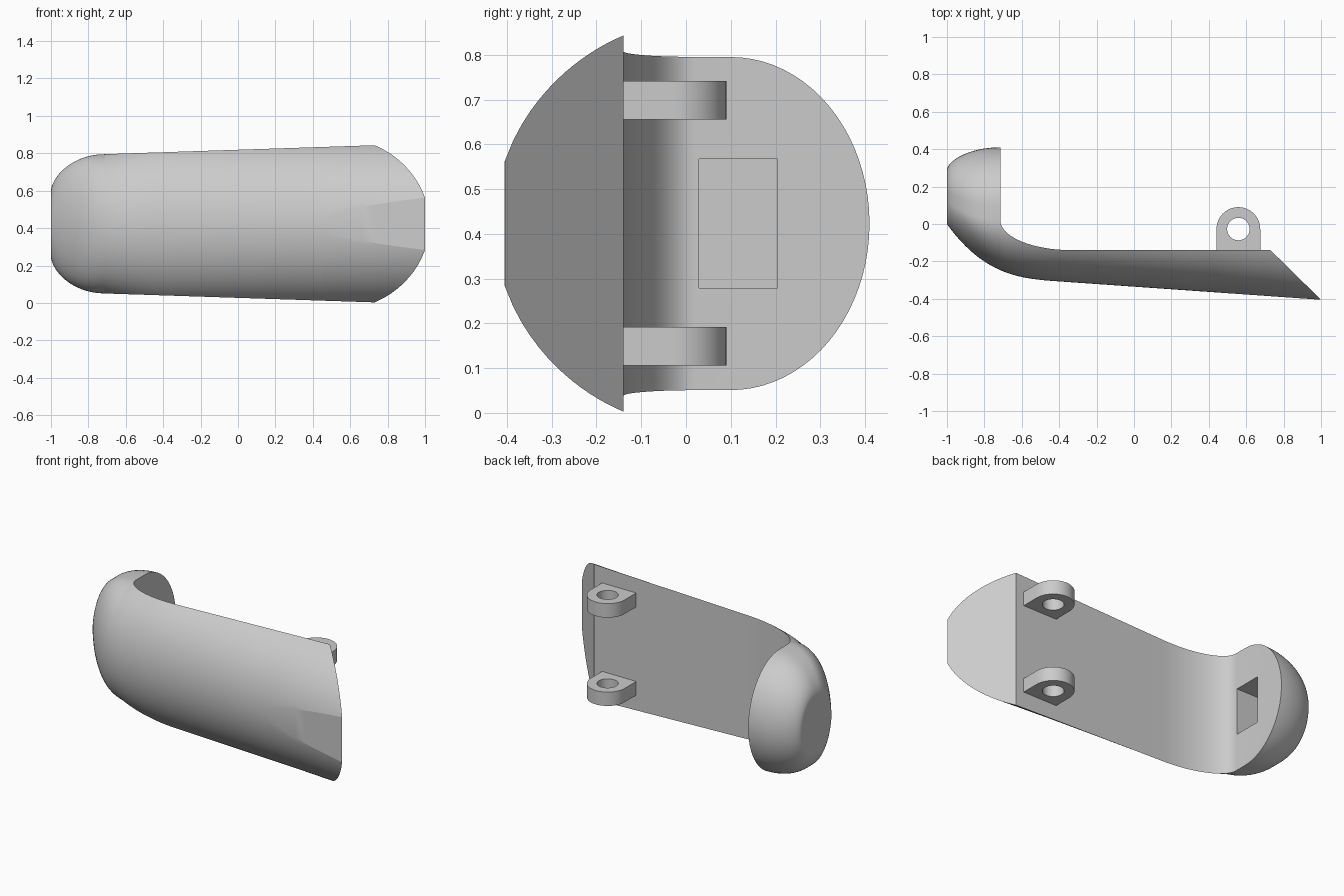
import bpy, bmesh
from math import sin, cos, asin, pi, sqrt, radians

if "Cube" in bpy.data.objects:
    bpy.data.objects.remove(bpy.data.objects["Cube"], do_unlink=True)

GREY = bpy.data.materials.new("light_grey")
GREY.use_nodes = True
GREY.diffuse_color = (0.6, 0.6, 0.6, 1)
GREY.node_tree.nodes["Principled BSDF"].inputs["Base Color"].default_value = (0.6, 0.6, 0.6, 1)

MID = 0.423       # height of the symmetry plane
HOOK = -0.715     # open face of the hooked end
BEND = -0.33      # where the inner curve turns flat
FLAT = 0.45       # where the flattened front begins
BEVEL = 0.73      # where the slanted end begins
BACK = -0.14      # plane of the inner face
STEPS = 20


def make_object(name, bm):
    bmesh.ops.remove_doubles(bm, verts=bm.verts, dist=1e-5)
    bmesh.ops.recalc_face_normals(bm, faces=bm.faces)
    mesh = bpy.data.meshes.new(name)
    bm.to_mesh(mesh)
    bm.free()
    mesh.materials.append(GREY)
    obj = bpy.data.objects.new(name, mesh)
    bpy.context.collection.objects.link(obj)
    return obj


def smooth(obj, angle):
    bpy.ops.object.select_all(action='DESELECT')
    obj.select_set(True)
    bpy.context.view_layer.objects.active = obj
    bpy.ops.object.shade_smooth_by_angle(angle=radians(angle))


def bridge(bm, a, b):
    n = len(a)
    for i in range(n):
        j = (i + 1) % n
        bm.faces.new((a[i], a[j], b[j], b[i]))


def front_y(x):
    """Outer front line: a gentle slope that curls back at the hooked end."""
    return -0.335 - 0.07 * x + 0.265 * max(0, 1 - (x + 1) / 0.6) ** 3


def inner_y(x):
    """Inner line: elliptical bend, flat run, then the slanted end."""
    if x < BEND:
        s = (BEND - x) / (BEND - HOOK)
        return 0.02 - 0.16 * sqrt(max(0, 1 - s * s))
    return BACK - max(0, x - BEVEL) * 0.265 / 0.27


def section(x, dome):
    """Closed y-z outline of the shell at x."""
    yf, c = front_y(x), 0.02
    if dome:
        t = (x + 1) / (HOOK + 1)
        f = max(0, 1 - (1 - t) ** 2) ** 0.6
        c += 0.1 * (1 - t) ** 2
        c2 = 0.1 + 0.06 * (1 - t) ** 2
        yb = 0.29 + 0.12 * f
        a, b, yi = 0.175 + 0.197 * f, c - yf, c
    else:
        yi = inner_y(x)
        b = c - yf + 0.021 * max(0, (x - FLAT) / (1 - FLAT))
        edge = 0.385 + 0.033 * (x - BEND)
        a = edge / sqrt(1 - ((max(yi, BACK) - c) / b) ** 2)
        c2 = yb = yi
    t0 = asin(min(1, (c - yi) / b))
    t1 = asin(min(1, (c - yf) / b))
    arc = []
    for i in range(STEPS + 1):
        t = t0 + (t1 - t0) * i / STEPS
        arc.append((c - b * sin(t), a * cos(t)))
    h = arc[0][1]
    ring = arc + [(y, -z) for y, z in reversed(arc)]
    for i in range(2 * STEPS + 1):
        u = pi * i / (2 * STEPS)
        ring.append((c2 + (yb - c2) * sin(u), -h * cos(u)))
    return [(x, y, MID + z) for y, z in ring]


def spread(start, end, n, power=1):
    return [start + (end - start) * (i / n) ** power for i in range(n + 1)]


# Curved shell with the hooked end
stations = [(x, True) for x in spread(-1, HOOK, 20, 2)]
body = (spread(HOOK, BEND, 18, 2) + spread(BEND, FLAT, 8)[1:]
        + spread(FLAT, BEVEL, 8, 2)[1:] + spread(BEVEL, 0.9995, 14)[1:])
stations += [(x, False) for x in body]
bm = bmesh.new()
rings = [[bm.verts.new(p) for p in section(x, d)] for x, d in stations]
for a, b in zip(rings, rings[1:]):
    bridge(bm, a, b)
bm.faces.new(rings[0])
bm.faces.new(rings[-1])
bmesh.ops.dissolve_degenerate(bm, dist=1e-6, edges=bm.edges)
shell = make_object("curved_shell", bm)

# Rectangular socket in the hooked end
bm = bmesh.new()
bmesh.ops.create_cube(bm, size=1)
bmesh.ops.scale(bm, vec=(0.4, 0.175, 0.288), verts=bm.verts)
bmesh.ops.translate(bm, vec=(HOOK, 0.117, MID), verts=bm.verts)
cutter = make_object("socket_cutter", bm)
cutter.hide_render = True
smooth(shell, 12)
cut = shell.modifiers.new("socket", 'BOOLEAN')
cut.operation = 'DIFFERENCE'
cut.solver = 'EXACT'
cut.object = cutter
bpy.ops.object.modifier_apply(modifier=cut.name)
bpy.data.objects.remove(cutter, do_unlink=True)
smooth(shell, 12)


# Hinge lugs: round-ended plates with a pin hole
def hinge_lug(name, z0, z1):
    n, r, hole, cx, cy = 64, 0.117, 0.06, 0.558, -0.027
    bm = bmesh.new()
    loops = []
    for radius, z in ((r, z0), (r, z1), (hole, z1), (hole, z0)):
        loop = []
        for i in range(n):
            u, v = cos(2 * pi * i / n), sin(2 * pi * i / n)
            square = radius == r and v < 0
            k = radius / max(abs(u), abs(v)) if square else radius
            loop.append(bm.verts.new((cx + u * k, cy + v * k, z)))
        loops.append(loop)
    for i in range(4):
        bridge(bm, loops[i], loops[(i + 1) % 4])
    smooth(make_object(name, bm), 30)


hinge_lug("upper_hinge_lug", 0.655, 0.742)
hinge_lug("lower_hinge_lug", 0.106, 0.192)
